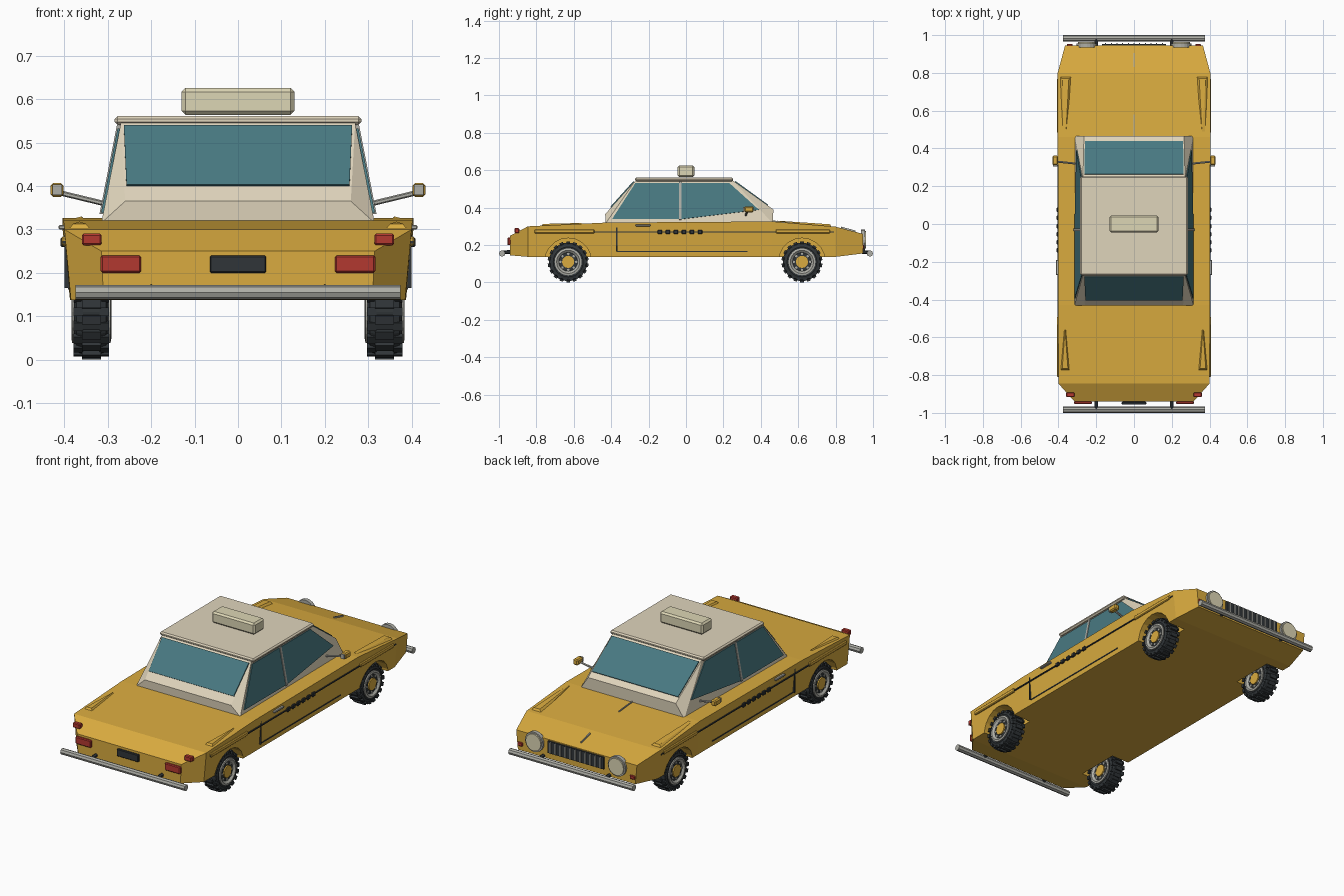
import bpy, bmesh, math
from mathutils import Vector, Matrix

if "Cube" in bpy.data.objects:
    bpy.data.objects.remove(bpy.data.objects["Cube"])

def mat(name, c):
    m = bpy.data.materials.new(name)
    m.diffuse_color = (*c, 1)
    m.use_nodes = True
    m.node_tree.nodes["Principled BSDF"].inputs["Base Color"].default_value = m.diffuse_color
    return m

YEL = mat("yellow", (0.70, 0.41, 0.05))
CREAM = mat("cream", (0.74, 0.66, 0.50))
GLASS = mat("glass", (0.065, 0.19, 0.22))
DARK = mat("dark", (0.03, 0.036, 0.04))
RED = mat("red", (0.45, 0.04, 0.03))
CHROME = mat("chrome", (0.42, 0.42, 0.38))
LAMP = mat("lamp", (0.72, 0.67, 0.46))

def finish(name, bm, m):
    bmesh.ops.recalc_face_normals(bm, faces=bm.faces)
    me = bpy.data.meshes.new(name)
    bm.to_mesh(me)
    bm.free()
    if m:
        me.materials.append(m)
    o = bpy.data.objects.new(name, me)
    bpy.context.collection.objects.link(o)
    return o

def add_box(bm, c, s, rot=None):
    M = Matrix.Translation(c)
    if rot:
        M = rot @ M
    bmesh.ops.create_cube(bm, size=1, matrix=M @ Matrix.Diagonal((*s, 1)))

def box(name, c, s, m, bev=0):
    bm = bmesh.new()
    add_box(bm, c, s)
    if bev:
        bmesh.ops.bevel(bm, geom=bm.edges[:], offset=bev, segments=1, affect='EDGES')
    return finish(name, bm, m)

def hull(name, pts, m):
    bm = bmesh.new()
    for p in pts:
        bm.verts.new(p)
    r = bmesh.ops.convex_hull(bm, input=bm.verts[:])
    bmesh.ops.dissolve_limit(bm, angle_limit=0.01, verts=bm.verts[:], edges=bm.edges[:])
    return finish(name, bm, m)

def panel(name, pts, off, m):
    off = Vector(off)
    return hull(name, [Vector(p) + off * k for p in pts for k in (-1, 1)], m)

def rod(name, a, b, r, m, n=8):
    a, b = Vector(a), Vector(b)
    bm = bmesh.new()
    M = Matrix.Translation((a + b) / 2) @ (b - a).to_track_quat('Z', 'Y').to_matrix().to_4x4()
    bmesh.ops.create_cone(bm, cap_ends=True, segments=n, radius1=r, radius2=r,
                          depth=(b - a).length, matrix=M)
    return finish(name, bm, m)

def lathe(name, prof, c, m, n=24):
    # closed (x, radius) profile spun around the axle
    bm = bmesh.new()
    rings = [[bm.verts.new((c[0] + x, c[1] + r * math.cos(2 * math.pi * i / n),
                            c[2] + r * math.sin(2 * math.pi * i / n))) for x, r in prof]
             for i in range(n)]
    k = len(prof)
    for i in range(n):
        A, B = rings[i], rings[(i + 1) % n]
        for j in range(k):
            bm.faces.new((A[j], A[(j + 1) % k], B[(j + 1) % k], B[j]))
    return finish(name, bm, m)

# body shell: loft of sections (y, half width top, half width bottom, z bottom, z top)
bm = bmesh.new()
rings = []
for y, wt, wb, zb, zt in [(-.94, .315, .31, .145, .25), (-.845, .40, .385, .137, .30),
                          (-.43, .402, .387, .137, .32), (.46, .404, .387, .137, .326),
                          (.80, .404, .387, .137, .298), (.945, .365, .355, .155, .26)]:
    rings.append([bm.verts.new(p) for p in ((-wb, y, zb), (wb, y, zb), (wt, y, zt), (-wt, y, zt))])
for A, B in zip(rings, rings[1:]):
    for j in range(4):
        bm.faces.new((A[j], A[(j + 1) % 4], B[(j + 1) % 4], B[j]))
bm.faces.new(rings[0])
bm.faces.new(rings[-1])
body = finish("body", bm, YEL)

# wheel arch cutter
WY = (-.63, .62)
bm = bmesh.new()
for y in WY:
    for s in (-1, 1):
        M = Matrix.Translation((s * .38, y, .112)) @ Matrix.Rotation(math.pi / 2, 4, 'Y')
        bmesh.ops.create_cone(bm, cap_ends=True, segments=20, radius1=.125, radius2=.125,
                              depth=.2, matrix=M)
cut = finish("arch_cutter", bm, YEL)
cut.hide_render = True
cut.hide_viewport = True
mod = body.modifiers.new("arches", 'BOOLEAN')
mod.operation, mod.object, mod.solver = 'DIFFERENCE', cut, 'EXACT'

# cabin, roof and roof sign
S = (-1, 1)
hull("cabin", [(s * x, y, z) for s in S for x, y, z in
               ((.315, -.43, .315), (.315, .465, .315), (.26, -.432, .365), (.265, .467, .39),
                (.27, -.27, .545), (.27, .25, .545))], CREAM)
box("roof", (0, -.01, .551), (.57, .525, .02), CREAM, .007)
box("roof_sign", (0, 0, .595), (.26, .09, .062), LAMP, .009)

# windows
panel("rear_window", [(s * x, y, z) for s in S for x, y, z in
                      ((.257, -.40, .40), (.263, -.277, .537))], (0, -.005, .004), GLASS)
panel("windscreen", [(s * x, y, z) for s in S for x, y, z in
                     ((.26, .437, .41), (.263, .262, .537))], (0, .003, .005), GLASS)
side = lambda y, z, s: (s * (.315 - (z - .315) * .196), y, z)
for s in S:
    for n, yz in (("rear", [(-.395, .338), (-.27, .532), (-.038, .532), (-.038, .338)]),
                  ("front", [(-.024, .338), (-.024, .532), (.23, .532), (.39, .388)])):
        panel(n + "_side_window", [side(y, z, s) for y, z in yz], (s * .005, 0, .001), GLASS)
    panel("door_pillar", [side(y, z, s) for y, z in
                          [(-.038, .335), (-.038, .54), (-.024, .54), (-.024, .335)]],
          (s * .008, 0, .001), CHROME)

# parts repeated on both sides
for s in S:
    X = s * .40
    box("side_trim", (X, -.01, .27), (.008, 1.6, .006), DARK)
    box("rear_fender_trim", (X, -.65, .273), (.014, .32, .022), YEL, .004)
    box("front_fender_trim", (X, .625, .273), (.014, .29, .022), YEL, .004)
    for i in range(6):
        box("check_square", (X + s * .003, -.14 + i * .043, .27), (.012, .024, .022), DARK, .003)
    box("door_seam", (s * .394, -.37, .235), (.012, .006, .14), DARK)
    box("sill_seam", (s * .388, -.02, .165), (.008, .70, .006), DARK)
    box("door_handle", (s * .406, -.23, .305), (.016, .08, .011), CHROME, .003)
    # ridges on the fenders
    hull("front_fender_ridge", [(s * x, y, z) for x, y, z in
         ((.36, .49, .326), (.375, .49, .326), (.33, .78, .295), (.395, .78, .295),
          (.345, .77, .311), (.38, .77, .311), (.36, .49, .33))], YEL)
    hull("rear_fender_ridge", [(s * x, y, z) for x, y, z in
         ((.36, -.56, .312), (.37, -.56, .312), (.34, -.775, .30), (.39, -.775, .30),
          (.35, -.765, .313), (.38, -.765, .313), (.365, -.56, .318))], YEL)
    # mirrors
    rod("mirror_arm", (s * .31, .32, .36), (s * .405, .33, .383), .006, CHROME, 6)
    box("mirror", (s * .417, .337, .391), (.03, .05, .032), YEL, .006)
    box("mirror_face", (s * .417, .309, .391), (.022, .008, .024), CHROME)
    # lamps
    rod("headlight_rim", (s * .25, .935, .228), (s * .25, .956, .228), .054, CHROME, 20)
    rod("headlight", (s * .25, .95, .228), (s * .25, .963, .228), .046, LAMP, 20)
    box("front_indicator", (s * .34, .945, .19), (.03, .016, .02), RED, .003)
    box("tail_lamp", (s * .27, -.946, .22), (.093, .016, .04), RED, .004)
    box("upper_tail_lamp", (s * .337, -.904, .277), (.045, .025, .027), RED, .004)

# grille, plate, hood trim
box("grille", (0, .948, .222), (.34, .012, .065), DARK)
for i in range(11):
    box("grille_bar", (-.15 + i * .03, .955, .222), (.006, .008, .06), CHROME)
box("plate", (0, -.948, .22), (.13, .014, .04), DARK, .003)
hull("hood_strip", [(x, y, z + d) for x in (-.003, .003) for d in (-.004, .005)
                    for y, z in ((.465, .326), (.58, .316))], CHROME)
hull("hood_ornament", [(x, y, z + d) for x in (-.003, .003) for d in (-.004, .007)
                       for y, z in ((.83, .291), (.905, .271))], CHROME)

# bumpers
for n, y in (("rear", -.983), ("front", .983)):
    rod(n + "_bumper", (-.375, y, .155), (.375, y, .155), .017, CHROME, 8)
    for s in S:
        rod(n + "_bumper_bracket", (s * .2, y, .16), (s * .2, y * .94, .165), .01, DARK, 6)

# wheels with blocky tread
for n, y in zip(("rear", "front"), WY):
    for s in S:
        c = Vector((s * .338, y, .11))
        lathe(n + "_tyre", [(-.036, .065), (-.040, .08), (-.034, .096), (-.02, .101),
                            (.02, .101), (.034, .096), (.040, .08), (.036, .065)], c, DARK)
        bm = bmesh.new()
        for i in range(18):
            for k, x, r, w in ((0, 0, .105, .044), (.5, -.03, .098, .022), (.5, .03, .098, .022)):
                R = Matrix.Translation(c) @ Matrix.Rotation((i + k) * math.pi / 9, 4, 'X')
                add_box(bm, (x, 0, r - .002), (w, .02, .013), R)
        finish(n + "_tread", bm, DARK)
        lathe(n + "_rim", [(-.044, .072), (-.046, .062), (-.034, .048), (.034, .048),
                           (.046, .062), (.044, .072)], c, CHROME)
        rod(n + "_wheel_disc", c - Vector((.036, 0, 0)), c + Vector((.036, 0, 0)), .055, DARK, 20)
        rod(n + "_hub", c - Vector((.043, 0, 0)), c + Vector((.043, 0, 0)), .033, YEL, 12)
        for i in range(8):
            a = i * math.pi / 4
            p = c + Vector((0, .043 * math.cos(a), .043 * math.sin(a)))
            rod(n + "_wheel_bolt", p - Vector((.04, 0, 0)), p + Vector((.04, 0, 0)), .007, CHROME, 6)
